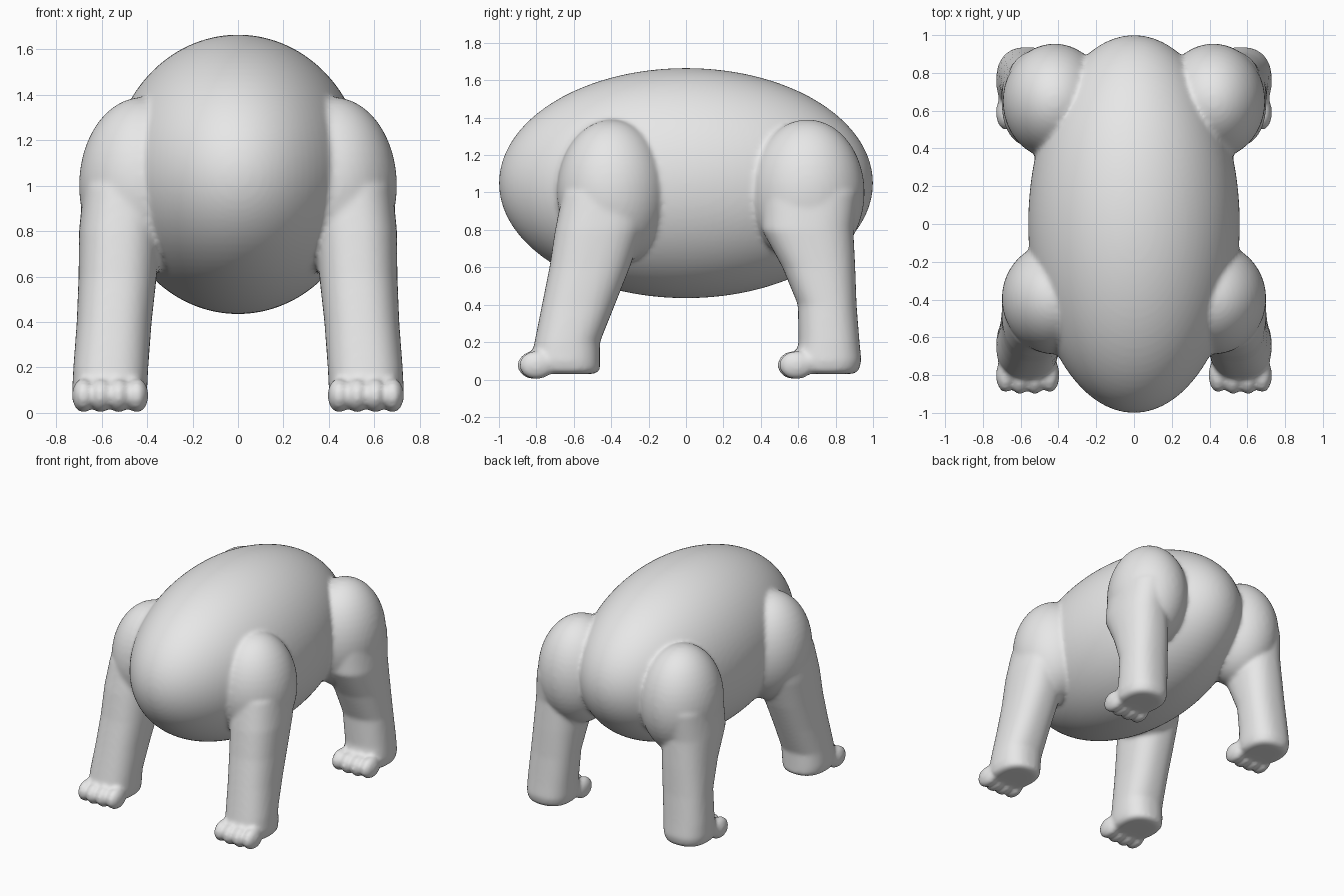
import bpy, bmesh, math
from mathutils import Matrix, Vector

if "Cube" in bpy.data.objects:
    bpy.data.objects.remove(bpy.data.objects["Cube"])

bm = bmesh.new()


def ellipsoid(center, radii, seg=48):
    m = Matrix.Translation(center) @ Matrix.Diagonal((*radii, 1))
    bmesh.ops.create_uvsphere(bm, u_segments=seg, v_segments=seg // 2, radius=1, matrix=m)


def loft(rings, side, n=40, power=2.4):
    """Closed tube through rounded cross-sections (x, y, z, rx, ry)."""
    loops, faces = [], []
    for x, y, z, rx, ry in rings:
        loop = []
        for i in range(n):
            a = 2 * math.pi * i / n
            c, s = math.cos(a), math.sin(a)
            px = math.copysign(abs(c) ** (2 / power), c) * rx
            py = math.copysign(abs(s) ** (2 / power), s) * ry
            loop.append(bm.verts.new((side * (x + px), y + py, z)))
        loops.append(loop)
    for a, b in zip(loops, loops[1:]):
        for i in range(n):
            j = (i + 1) % n
            faces.append(bm.faces.new((a[i], a[j], b[j], b[i])))
    faces.append(bm.faces.new(loops[0]))
    faces.append(bm.faces.new(loops[-1]))
    bmesh.ops.recalc_face_normals(bm, faces=faces)


# leg sections from shoulder or hip down to the sole: x, y, z, rx, ry
front_leg = [
    (0.50, -0.42, 1.00, 0.18, 0.24),
    (0.52, -0.465, 0.80, 0.18, 0.235),
    (0.53, -0.515, 0.60, 0.172, 0.215),
    (0.545, -0.575, 0.40, 0.165, 0.195),
    (0.56, -0.635, 0.20, 0.165, 0.175),
    (0.565, -0.645, 0.10, 0.165, 0.185),
    (0.565, -0.635, 0.05, 0.155, 0.175),
    (0.565, -0.635, 0.03, 0.13, 0.15),
]
rear_leg = [
    (0.50, 0.66, 1.00, 0.18, 0.26),
    (0.52, 0.65, 0.80, 0.18, 0.245),
    (0.53, 0.71, 0.60, 0.172, 0.195),
    (0.545, 0.755, 0.40, 0.165, 0.157),
    (0.56, 0.765, 0.20, 0.165, 0.163),
    (0.565, 0.76, 0.10, 0.165, 0.178),
    (0.565, 0.76, 0.05, 0.155, 0.165),
    (0.565, 0.76, 0.03, 0.13, 0.14),
]

# torso
ellipsoid((0, 0, 1.05), (0.56, 1.0, 0.615), 96)

for side in (-1, 1):
    # shoulder and hip
    ellipsoid((side * 0.42, -0.395, 1.0), (0.28, 0.295, 0.39))
    ellipsoid((side * 0.42, 0.65, 1.0), (0.275, 0.305, 0.39))
    loft(front_leg, side)
    loft(rear_leg, side)
    # paws: a row of four toes with a pad behind them
    for toe_y in (-0.81, 0.58):
        for i, x in enumerate((0.445, 0.525, 0.605, 0.68)):
            bulge = 0.01 if i in (0, 3) else 0.0
            ellipsoid((side * x, toe_y + bulge, 0.077),
                      (0.051, 0.093, 0.077), 24)
        ellipsoid((side * 0.565, toe_y + 0.08, 0.10), (0.155, 0.12, 0.065), 32)

mesh = bpy.data.meshes.new("torso_and_legs")
bm.to_mesh(mesh)
bm.free()
body = bpy.data.objects.new("torso_and_legs", mesh)
bpy.context.collection.objects.link(body)

# light grey skin
skin = bpy.data.materials.new("light_grey")
skin.diffuse_color = (0.8, 0.8, 0.8, 1)
skin.use_nodes = True
skin.node_tree.nodes["Principled BSDF"].inputs["Base Color"].default_value = skin.diffuse_color
mesh.materials.append(skin)

# fuse the parts into one skin and soften the joins
fuse = body.modifiers.new("fuse", 'REMESH')
fuse.mode = 'VOXEL'
fuse.voxel_size = 0.014
fuse.use_smooth_shade = True
soften = body.modifiers.new("soften", 'SMOOTH')
soften.factor = 0.5
soften.iterations = 8
